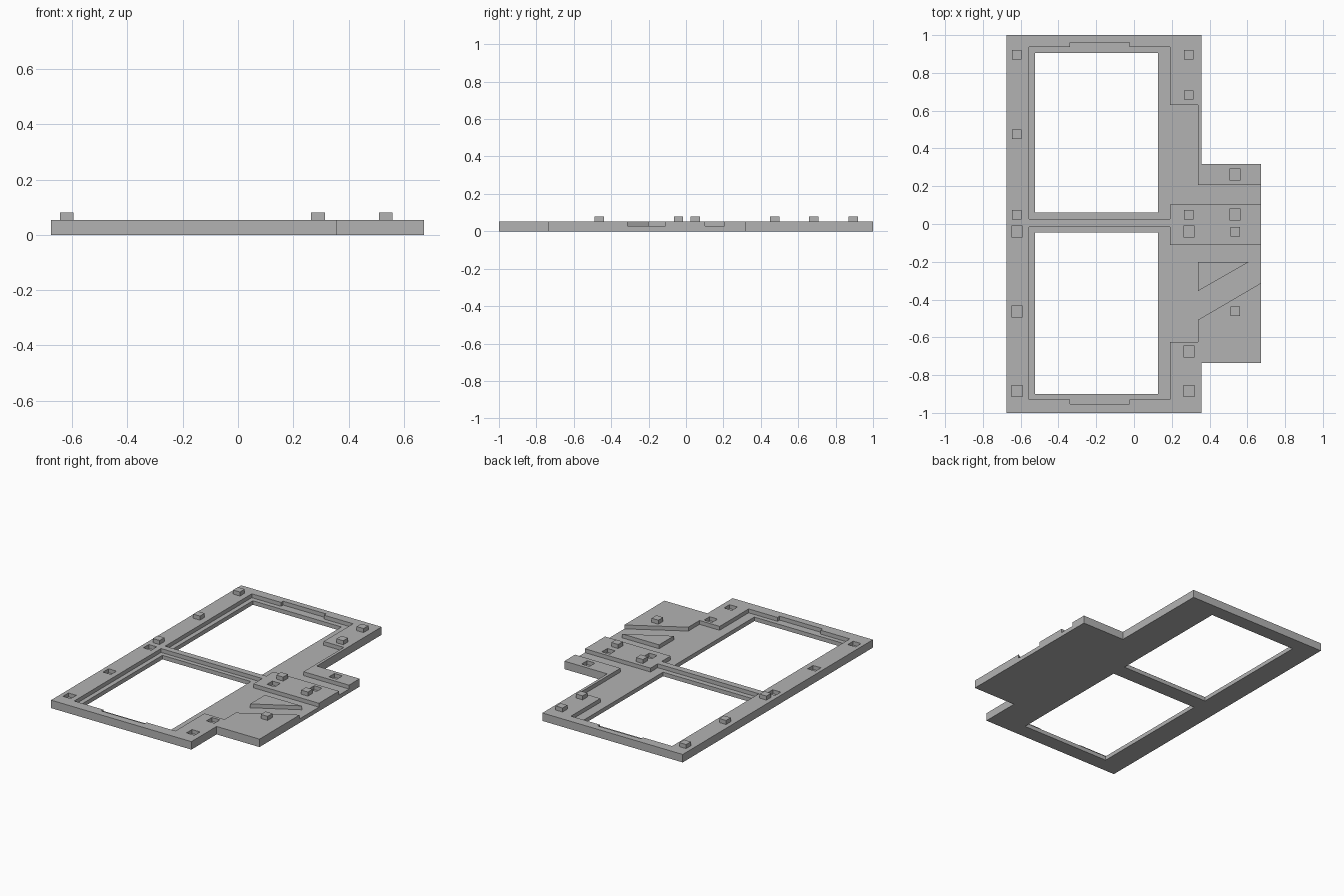
import bpy, bmesh

cube = bpy.data.objects.get("Cube")
if cube:
    bpy.data.objects.remove(cube, do_unlink=True)

FLOOR, TOP, PEG_TOP = 0.027, 0.053, 0.08
ABOVE, BELOW, PAST = 0.15, -0.1, 0.8

grey = bpy.data.materials.new("Plain grey")
grey.use_nodes = True
colour = (0.45, 0.45, 0.45, 1)
grey.diffuse_color = colour
grey.node_tree.nodes["Principled BSDF"].inputs["Base Color"].default_value = colour


def prism(name, points, low, high):
    """Upright solid with the given plan outline."""
    bm = bmesh.new()
    face = bm.faces.new([bm.verts.new((x, y, low)) for x, y in points])
    grown = bmesh.ops.extrude_face_region(bm, geom=[face])["geom"]
    bmesh.ops.translate(bm, vec=(0, 0, high - low),
                        verts=[v for v in grown if isinstance(v, bmesh.types.BMVert)])
    bmesh.ops.recalc_face_normals(bm, faces=bm.faces)
    mesh = bpy.data.meshes.new(name)
    bm.to_mesh(mesh)
    bm.free()
    mesh.materials.append(grey)
    obj = bpy.data.objects.new(name, mesh)
    bpy.context.collection.objects.link(obj)
    return obj


def rect(x0, x1, y0, y1):
    return [(x0, y0), (x1, y0), (x1, y1), (x0, y1)]


def square(x, y, size):
    h = size / 2
    return rect(x - h, x + h, y - h, y + h)


# Frame plate with the side tab
plate = prism("frame_plate", [
    (-0.676, -1), (0.357, -1), (0.357, -0.735), (0.673, -0.735),
    (0.673, 0.318), (0.357, 0.318), (0.357, 1), (-0.676, 1)], 0, TOP)


def recess_end(edge, notch, step):
    """Outer end of a recess: shallow notch, then the step out to the tab."""
    return [(-0.555, edge), (-0.34, edge), (-0.34, notch), (-0.023, notch),
            (-0.023, edge), (0.19, edge), (0.19, step), (0.338, step)]


# Recesses and the channels leaving through the tab edge
slope = (0.312 - 0.508) / (0.338 - 0.673)
back_recess = recess_end(0.938, 0.96, 0.63) + [
    (0.338, 0.206), (PAST, 0.206), (PAST, 0.102),
    (0.19, 0.102), (0.19, 0.026), (-0.555, 0.026)]
front_recess = recess_end(-0.93, -0.952, -0.625) + [
    (0.338, -0.508), (PAST, -0.508 + slope * (PAST - 0.338)), (PAST, -0.11),
    (0.19, -0.11), (0.19, -0.016), (-0.555, -0.016)]
cutters = [prism("back_recess_cutter", back_recess, FLOOR, ABOVE),
           prism("front_recess_cutter", front_recess, FLOOR, ABOVE)]

# Window openings
for name, y0, y1 in (("back", 0.06, 0.906), ("front", -0.9, -0.045)):
    cutters.append(prism(name + "_window_cutter",
                         rect(-0.525, 0.127, y0, y1), BELOW, ABOVE))

# Pegs and matching sockets
LEFT, MID, TAB = -0.62, 0.29, 0.535
pegs = [(LEFT, 0.895), (LEFT, 0.475), (LEFT, 0.05), (MID, 0.895), (MID, 0.683),
        (MID, 0.05), (TAB, -0.04), (TAB, -0.463)]
sockets = [(LEFT, -0.885), (LEFT, -0.463), (LEFT, -0.04), (MID, -0.885),
           (MID, -0.675), (MID, -0.04), (TAB, 0.05), (TAB, 0.263)]
for i, (x, y) in enumerate(pegs):
    prism(f"peg_{i + 1}", square(x, y, 0.05), TOP, PEG_TOP)
for x, y in sockets:
    cutters.append(prism("socket_cutter", square(x, y, 0.058), FLOOR, ABOVE))

# Cut the plate, then drop the cutters
for cutter in cutters:
    cutter.hide_render = True
    mod = plate.modifiers.new(cutter.name, "BOOLEAN")
    mod.operation = "DIFFERENCE"
    mod.solver = "EXACT"
    mod.object = cutter
graph = bpy.context.evaluated_depsgraph_get()
cut_mesh = bpy.data.meshes.new_from_object(plate.evaluated_get(graph))
plate.modifiers.clear()
plate.data = cut_mesh
for cutter in cutters:
    bpy.data.objects.remove(cutter, do_unlink=True)

# Raised wedge between the two channels
prism("channel_wedge", [(0.338, -0.2), (0.338, -0.355), (0.61, -0.2)], FLOOR, TOP)
